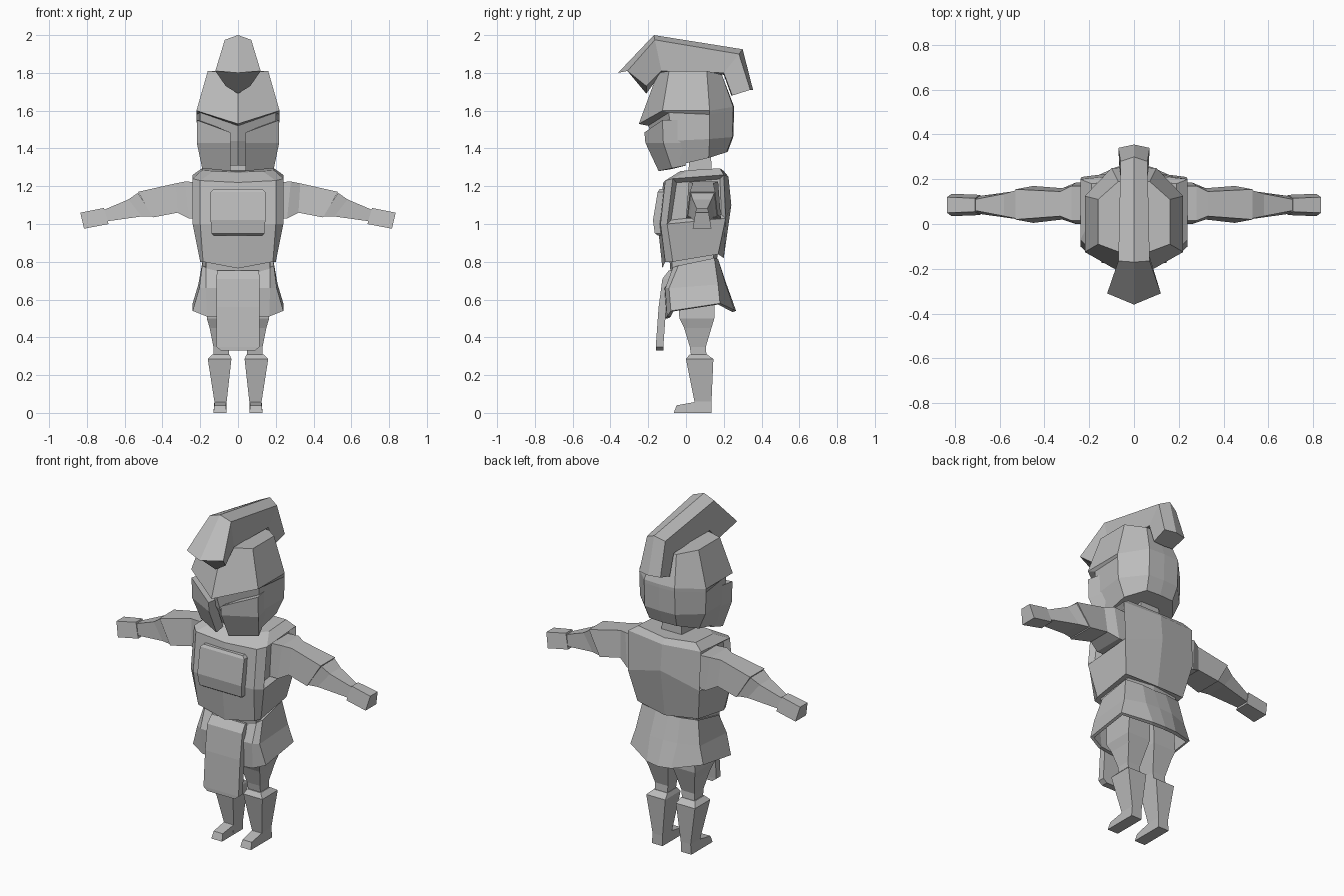
import bpy, bmesh

grey = bpy.data.materials.new("plain grey")
grey.diffuse_color = (0.5, 0.5, 0.5, 1)


def loft(name, rings, cap=True, side=1, edit=None):
    """Skin a stack of rings that have equal point counts."""
    bm = bmesh.new()
    vs = [[bm.verts.new((x * side, y, z)) for x, y, z in r] for r in rings]
    n = len(vs[0])
    for a, b in zip(vs, vs[1:]):
        for i in range(n):
            j = (i + 1) % n
            bm.faces.new((a[i], a[j], b[j], b[i]))
    if cap:
        bm.faces.new(vs[0])
        bm.faces.new(vs[-1])
    bmesh.ops.recalc_face_normals(bm, faces=bm.faces)
    if edit:
        edit(bm)
    me = bpy.data.meshes.new(name)
    bm.to_mesh(me)
    bm.free()
    me.materials.append(grey)
    ob = bpy.data.objects.new(name, me)
    bpy.context.collection.objects.link(ob)
    return ob


def sym(half):
    """Complete a half ring that starts and ends on the centre plane."""
    return half + [(-x, y, z) for x, y, z in half[-2:0:-1]]


def rect(x0, x1, y0, y1, z):
    return [(x0, y0, z), (x1, y0, z), (x1, y1, z), (x0, y1, z)]


# Helmet dome, brow overhang and face
loft("helmet", [sym(r) for r in (
    [(0, -.15, 1.80), (.16, -.09, 1.81), (.16, .11, 1.81), (.07, .19, 1.79), (0, .19, 1.79)],
    [(0, -.25, 1.53), (.22, -.125, 1.60), (.22, .125, 1.60), (.10, .25, 1.62), (0, .255, 1.62)],
    [(0, -.20, 1.52), (.20, -.09, 1.59), (.22, .125, 1.58), (.10, .25, 1.60), (0, .255, 1.60)],
    [(0, -.17, 1.44), (.20, -.08, 1.44), (.215, .125, 1.45), (.10, .245, 1.46), (0, .25, 1.46)],
    [(0, -.09, 1.31), (.17, -.05, 1.31), (.17, .12, 1.35), (.09, .215, 1.38), (0, .22, 1.38)])])

# Crest swept over the dome
loft("crest", [sym(r) for r in (
    [(0, -.36, 1.80), (.12, -.31, 1.81), (.065, -.21, 1.73), (0, -.21, 1.69)],
    [(0, -.17, 2.0), (.07, -.165, 1.975), (.065, -.13, 1.81), (0, -.13, 1.80)],
    [(0, .30, 1.925), (.06, .28, 1.90), (.06, .20, 1.80), (0, .20, 1.79)],
    [(0, .355, 1.71), (.07, .34, 1.71), (.065, .245, 1.68), (0, .24, 1.68)])])

loft("neck", [rect(-.07, .07, .01, .14, 1.22), rect(-.06, .06, .02, .13, 1.40)])


# Torso armour with sunken armholes
def armholes(bm):
    fs = [f for f in bm.faces
          if abs(f.normal.x) > .8 and f.calc_center_median().z > 1.05]
    bmesh.ops.inset_individual(bm, faces=fs, thickness=.03, depth=-.03)


loft("torso", [sym(r) for r in (
    [(0, -.04, 1.27), (.13, -.03, 1.28), (.19, .02, 1.285), (.19, .18, 1.295), (0, .20, 1.28)],
    [(0, -.12, 1.22), (.20, -.11, 1.23), (.24, -.07, 1.24), (.24, .20, 1.26), (0, .225, 1.25)],
    [(0, -.15, 1.0), (.20, -.135, 1.0), (.24, -.10, 1.0), (.235, .21, 1.03), (0, .24, 1.10)],
    [(0, -.125, .765), (.185, -.11, .80), (.20, -.07, .80), (.20, .17, .84), (0, .20, .82)])],
    edit=armholes)

# Raised chest plate
loft("chest_plate", [
    rect(-.13, .13, -.14, -.09, 1.185), rect(-.145, .145, -.15, -.09, 1.17),
    rect(-.145, .145, -.175, -.10, 1.02), rect(-.14, .14, -.165, -.10, .95),
    rect(-.13, .13, -.15, -.10, .94)])

loft("waist", [sym(r) for r in (
    [(0, -.09, .84), (.17, -.08, .84), (.17, .15, .86), (0, .17, .86)],
    [(0, -.08, .72), (.17, -.07, .74), (.17, .14, .78), (0, .16, .78)])])

# Flared skirt, open below
skirt = loft("skirt", [sym(r) for r in (
    [(0, -.07, .74), (.17, -.07, .77), (.19, -.04, .78), (.185, .15, .82), (.08, .17, .815), (0, .17, .81)],
    [(0, -.12, .66), (.17, -.11, .66), (.205, -.09, .66), (.21, .17, .68), (.09, .21, .68), (0, .215, .68)],
    [(0, -.11, .50), (.165, -.10, .51), (.24, -.08, .54), (.24, .18, .58), (.08, .255, .545), (0, .265, .54)])],
    cap=False)
shell = skirt.modifiers.new("thickness", 'SOLIDIFY')
shell.thickness = .02
shell.offset = -1

# Hanging front panel
loft("front_panel", [
    rect(-.11, .11, -.09, -.05, .755), rect(-.115, .115, -.125, -.085, .71),
    rect(-.115, .115, -.145, -.105, .56), rect(-.115, .115, -.16, -.12, .35),
    rect(-.09, .09, -.16, -.12, .33)])

for label, s in (("left", 1), ("right", -1)):
    # Cheek guard: outer inner-edge, outer rear, then the two backing points
    loft(label + "_cheek_guard", [
        [(.04, -.22, 1.485), (.218, -.125, 1.55), (.20, -.03, 1.55), (.04, -.16, 1.48)],
        [(.04, -.215, 1.43), (.218, -.12, 1.43), (.20, -.03, 1.43), (.04, -.14, 1.43)],
        [(.04, -.145, 1.28), (.19, -.075, 1.295), (.16, .0, 1.31), (.04, -.08, 1.29)]], side=s)

    # Arm: top x, top z, bottom x, bottom z, front y, back y
    def limb(name, secs):
        loft(name, [[(tx, y0 + .015, tz), (tx, y1 - .015, tz), (bx, y1, bz), (bx, y0, bz)]
                    for tx, tz, bx, bz, y0, y1 in secs], side=s)

    limb(label + "_upper_arm", [
        (.19, 1.22, .19, 1.03, .0, .185), (.28, 1.225, .26, 1.03, .0, .185),
        (.33, 1.215, .32, 1.06, .02, .16), (.53, 1.17, .45, 1.035, .005, .17)])
    limb(label + "_forearm", [
        (.53, 1.165, .45, 1.04, .01, .165), (.58, 1.13, .51, 1.04, .02, .15),
        (.71, 1.075, .69, 1.015, .045, .125)])
    limb(label + "_hand", [
        (.71, 1.085, .685, 1.0, .04, .13), (.835, 1.06, .815, .975, .035, .135)])

    # Leg, boot and foot
    loft(label + "_thigh", [
        rect(.01, .15, -.05, .15, .70), rect(.015, .165, -.035, .15, .50),
        rect(.025, .15, -.01, .135, .45), rect(.045, .13, .02, .105, .35),
        rect(.05, .13, .03, .11, .28)], side=s)
    loft(label + "_boot", [
        rect(.045, .135, .02, .11, .31), rect(.035, .16, .0, .145, .285),
        rect(.06, .125, .045, .135, .06), rect(.06, .13, .04, .135, 0)], side=s)
    loft(label + "_foot", [
        [(.06, -.065, 0), (.13, -.065, 0), (.125, -.05, .04), (.065, -.05, .04)],
        [(.06, .06, 0), (.13, .06, 0), (.125, .06, .06), (.06, .06, .06)]], side=s)
